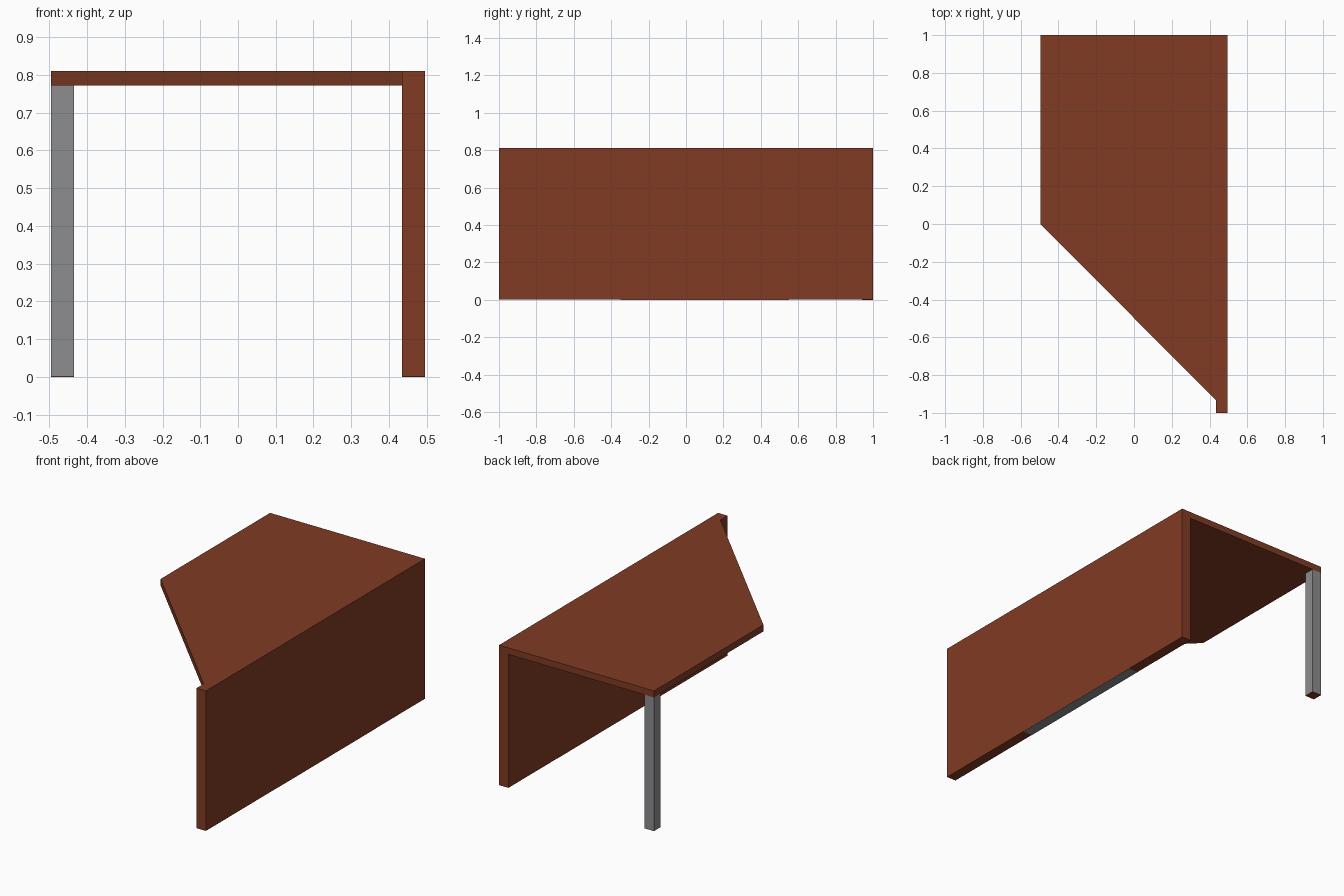
import bpy
import bmesh

if "Cube" in bpy.data.objects:
    bpy.data.objects.remove(bpy.data.objects["Cube"])


def material(name, color):
    m = bpy.data.materials.new(name)
    m.diffuse_color = (*color, 1.0)
    m.use_nodes = True
    m.node_tree.nodes["Principled BSDF"].inputs["Base Color"].default_value = m.diffuse_color
    return m


BROWN = material("brown wood", (0.22, 0.044, 0.017))
GREY = material("grey metal", (0.27, 0.27, 0.285))


def prism(name, outline, z0, z1, mat):
    """Extrude a flat outline (counter-clockwise) from z0 up to z1."""
    bm = bmesh.new()
    face = bm.faces.new([bm.verts.new((x, y, z0)) for x, y in outline])
    result = bmesh.ops.extrude_face_region(bm, geom=[face], use_keep_orig=True)
    top = [v for v in result["geom"] if isinstance(v, bmesh.types.BMVert)]
    bmesh.ops.translate(bm, verts=top, vec=(0, 0, z1 - z0))
    bmesh.ops.recalc_face_normals(bm, faces=bm.faces)
    mesh = bpy.data.meshes.new(name)
    bm.to_mesh(mesh)
    bm.free()
    mesh.materials.append(mat)
    obj = bpy.data.objects.new(name, mesh)
    bpy.context.collection.objects.link(obj)
    return obj


def box(name, x0, x1, y0, y1, z0, z1, mat):
    return prism(name, [(x0, y0), (x1, y0), (x1, y1), (x0, y1)], z0, z1, mat)


W = 0.495        # half width
T = 0.06         # panel and leg thickness
TOP, UNDER = 0.81, 0.772

# Full-length side panel, with a grey strip set under its lower edge
box("side_panel", W - T, W, -1, 1, 0.001, TOP, BROWN)
box("panel_foot_strip", W - T, W, -0.35, 0.55, 0.0, 0.001, GREY)

# Table top with its front corner cut at an angle
prism("table_top", [(-W, 0), (W - T, -0.935), (W - T, 1), (-W, 1)],
      UNDER, TOP, BROWN)

# Square back leg with a brown foot pad
box("back_leg", -W, -W + T, 1 - T, 1, 0.002, UNDER, GREY)
box("leg_foot_pad", -W, -W + T, 1 - T, 1, 0.0, 0.002, BROWN)
